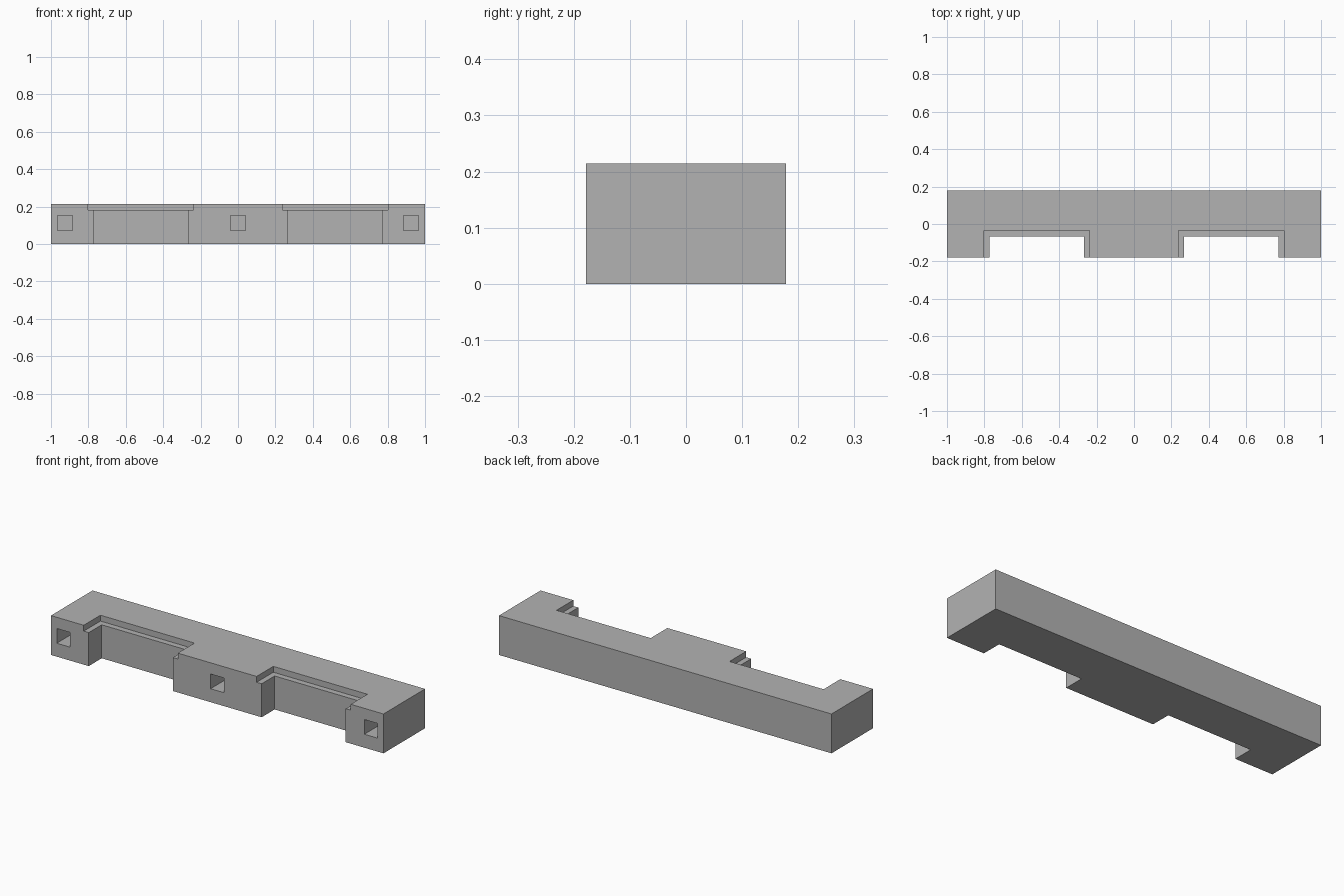
import bpy

cube = bpy.data.objects.get("Cube")
if cube:
    bpy.data.objects.remove(cube, do_unlink=True)

DEPTH, HEIGHT = 0.357, 0.214
FRONT = -DEPTH / 2


def box(name, x, y, z):
    """Box spanning the given (low, high) ranges."""
    bpy.ops.mesh.primitive_cube_add(size=1)
    ob = bpy.context.object
    ob.name = name
    spans = (x, y, z)
    for v in ob.data.vertices:
        v.co = [hi if c > 0 else lo for c, (lo, hi) in zip(v.co, spans)]
    return ob


def cut(target, cutter):
    """Subtract the cutter from the target, then discard it."""
    mod = target.modifiers.new("cut", "BOOLEAN")
    mod.operation = "DIFFERENCE"
    mod.solver = "EXACT"
    mod.object = cutter
    cutter.hide_render = True
    bpy.context.view_layer.objects.active = target
    bpy.ops.object.modifier_apply(modifier=mod.name)
    bpy.data.objects.remove(cutter, do_unlink=True)


# Main bar
bar = box("notched_bar", (-1, 1), (FRONT, -FRONT), (0, HEIGHT))

# Two front bays, each with a wider shallow ledge at the top
for centre in (-0.52, 0.52):
    cut(bar, box("bay_cutter", (centre - 0.253, centre + 0.253),
                 (FRONT - 0.1, -0.067), (-0.1, HEIGHT + 0.1)))
    cut(bar, box("ledge_cutter", (centre - 0.283, centre + 0.283),
                 (FRONT - 0.1, -0.035), (0.182, HEIGHT + 0.1)))

# Square sockets in the front faces
for centre in (-0.925, 0, 0.925):
    cut(bar, box("socket_cutter", (centre - 0.04, centre + 0.04),
                 (FRONT - 0.1, FRONT + 0.2), (0.073, 0.153)))

# Plain grey finish
grey = bpy.data.materials.new("plain_grey")
grey.use_nodes = True
colour = (0.45, 0.45, 0.45, 1)
grey.diffuse_color = colour
grey.node_tree.nodes["Principled BSDF"].inputs["Base Color"].default_value = colour
bar.data.materials.clear()
bar.data.materials.append(grey)
for face in bar.data.polygons:
    face.material_index = 0
